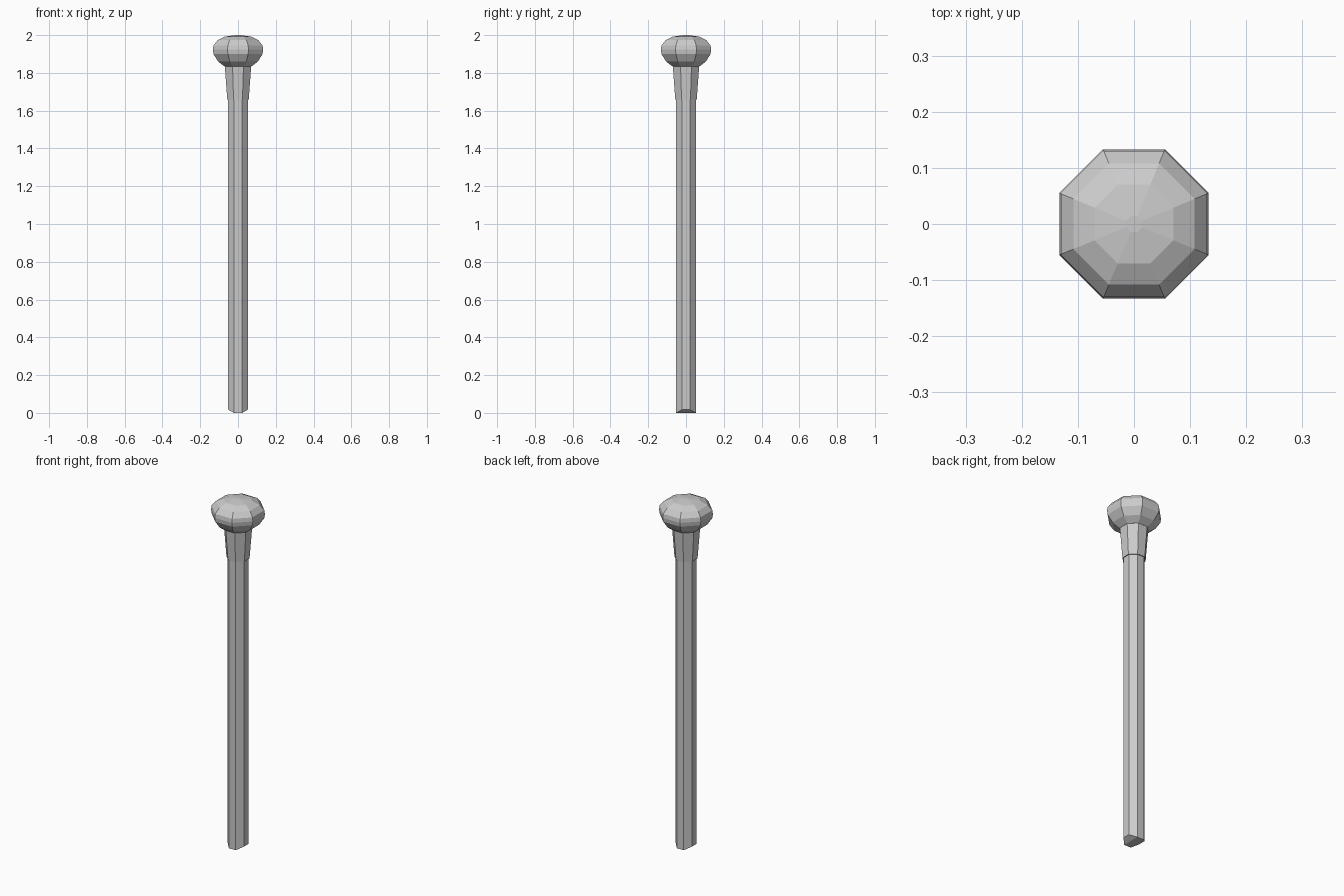
import bpy, bmesh, math

cube = bpy.data.objects.get("Cube")
if cube:
    bpy.data.objects.remove(cube, do_unlink=True)

SIDES = 8
grey = bpy.data.materials.new("plain grey")
grey.use_nodes = True
color = (0.6, 0.6, 0.6, 1)
grey.diffuse_color = color
grey.node_tree.nodes["Principled BSDF"].inputs["Base Color"].default_value = color


def octagon_part(name, profile):
    """Stack flat-sided octagon rings given as (half width, height)."""
    bm = bmesh.new()
    rings = []
    for half, z in profile:
        r = half / math.cos(math.pi / SIDES)
        angles = [(i + 0.5) * 2 * math.pi / SIDES for i in range(SIDES)]
        rings.append([bm.verts.new((r * math.cos(a), r * math.sin(a), z)) for a in angles])
    for low, high in zip(rings, rings[1:]):
        for i in range(SIDES):
            j = (i + 1) % SIDES
            bm.faces.new((low[i], low[j], high[j], high[i]))
    bm.faces.new(rings[0][::-1])
    bm.faces.new(rings[-1])
    mesh = bpy.data.meshes.new(name)
    bm.to_mesh(mesh)
    bm.free()
    mesh.materials.append(grey)
    obj = bpy.data.objects.new(name, mesh)
    bpy.context.collection.objects.link(obj)
    return obj


# Shaft, with its foot split into a flat strip and two raised sides
shaft = octagon_part("shaft", [(0.052, 0), (0.052, 1.7)])
bm = bmesh.new()
bm.from_mesh(shaft.data)
foot = sorted((v for v in bm.verts if v.co.z < 0.1), key=lambda v: v.co.x)
for side in (foot[2:4], foot[4:6]):
    bmesh.ops.connect_verts(bm, verts=side)
for v in foot[:2] + foot[-2:]:
    v.co.z = 0.017
bm.to_mesh(shaft.data)
bm.free()

# Flared collar under the knob
octagon_part("collar", [(0.057, 1.66), (0.07, 1.84)])

# Rounded knob
octagon_part("knob", [(0.07, 1.833), (0.105, 1.86), (0.13, 1.9), (0.133, 1.923),
                      (0.13, 1.945), (0.108, 1.973), (0.07, 1.992), (0.014, 2.0)])
